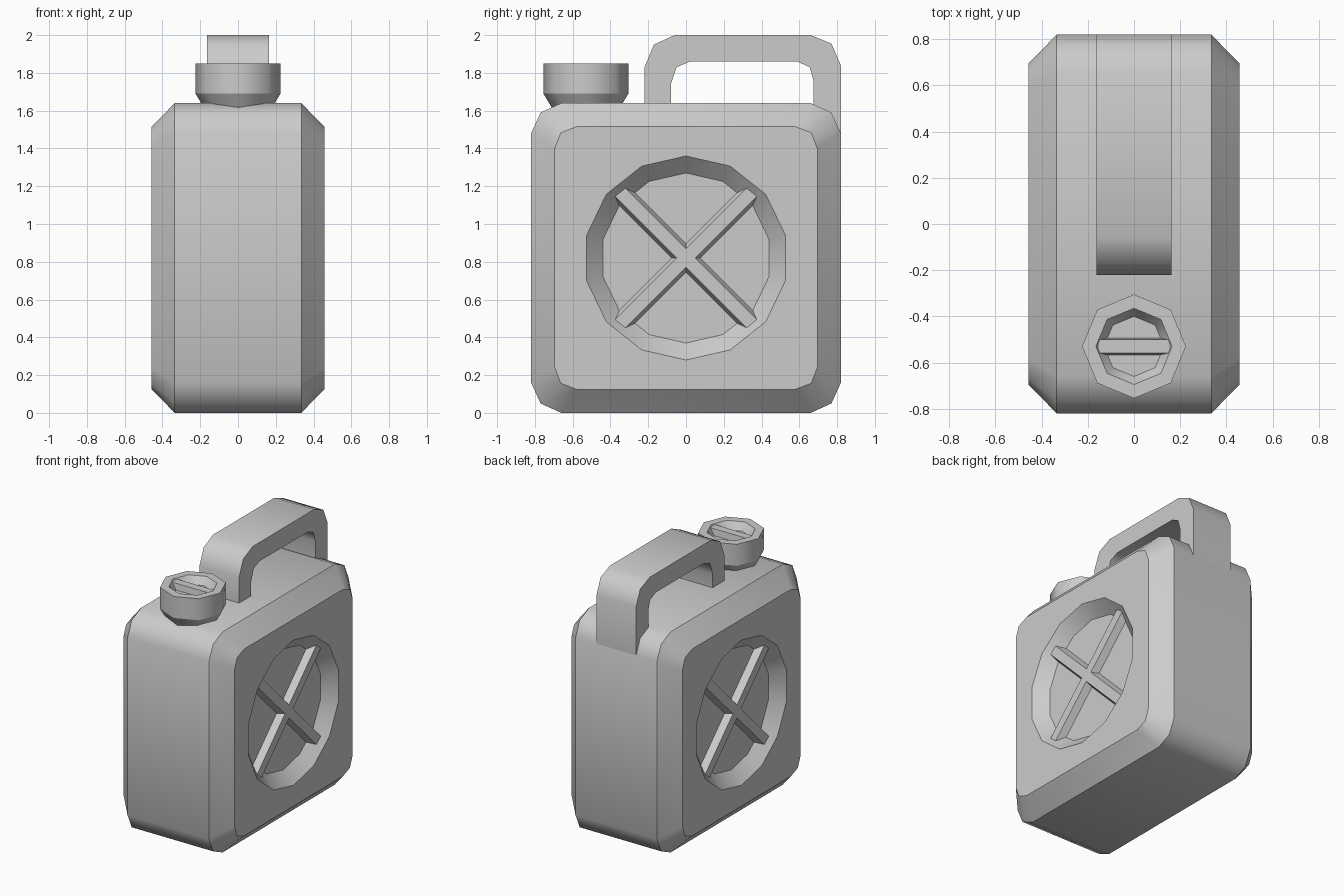
import bpy, bmesh, math
from math import sin, cos, pi

old = bpy.data.objects.get("Cube")
if old:
    bpy.data.objects.remove(old)

grey = bpy.data.materials.new("plain_grey")
grey.use_nodes = True
grey.diffuse_color = (0.6, 0.6, 0.6, 1)
grey.node_tree.nodes["Principled BSDF"].inputs["Base Color"].default_value = (0.6, 0.6, 0.6, 1)


def ring_of(bm, points):
    """Add a closed loop of vertices and sharp edges."""
    verts = [bm.verts.new(p) for p in points]
    edges = [bm.edges.new((v, verts[i - 1])) for i, v in enumerate(verts)]
    for e in edges:
        e.smooth = False
    return verts, edges


def bridge(bm, a, b):
    for i in range(len(a)):
        bm.faces.new((a[i - 1], a[i], b[i], b[i - 1]))


def finish(name, bm, mirror=False):
    bmesh.ops.recalc_face_normals(bm, faces=bm.faces)
    for f in bm.faces:
        f.smooth = True
    for e in bm.edges:
        if len(e.link_faces) == 2 and e.calc_face_angle() > math.radians(50):
            e.smooth = False
    mesh = bpy.data.meshes.new(name)
    bm.to_mesh(mesh)
    bm.free()
    mesh.materials.append(grey)
    obj = bpy.data.objects.new(name, mesh)
    bpy.context.collection.objects.link(obj)
    if mirror:
        obj.modifiers.new("mirror", 'MIRROR').use_axis[0] = True
    return obj


def loft(name, rings, mirror=False):
    """Solid through a list of point loops, closed at both ends."""
    bm = bmesh.new()
    loops = [ring_of(bm, r)[0] for r in rings]
    for a, b in zip(loops, loops[1:]):
        bridge(bm, a, b)
    bm.faces.new(loops[0])
    bm.faces.new(loops[-1])
    return finish(name, bm, mirror)


def rounded_side(x, half, low, high, c, m):
    """Square side outline with two-step rounded corners."""
    quarter = [(half, low + c), (half - m, low + m), (half - c, low)]
    right = quarter[::-1] + [(y, low + high - z) for y, z in quarter]
    return [(x, y, z) for y, z in right] + [(x, -y, z) for y, z in right[::-1]]


def circle_side(x, r, n=14):
    return [(x, r * sin(2 * pi * i / n), 0.82 + r * cos(2 * pi * i / n)) for i in range(n)]


# Body half with a round sunken panel, mirrored across x
bm = bmesh.new()
seam, _ = ring_of(bm, rounded_side(0, 0.82, 0, 1.64, 0.16, 0.05))
shoulder, _ = ring_of(bm, rounded_side(0.335, 0.82, 0, 1.64, 0.16, 0.05))
panel, panel_edges = ring_of(bm, rounded_side(0.457, 0.695, 0.125, 1.515, 0.115, 0.032))
rim, rim_edges = ring_of(bm, circle_side(0.457, 0.54))
floor, _ = ring_of(bm, circle_side(0.37, 0.45))
bridge(bm, seam, shoulder)
bridge(bm, shoulder, panel)
bmesh.ops.triangle_fill(bm, use_beauty=True, edges=panel_edges + rim_edges)
bridge(bm, rim, floor)
bm.faces.new(floor)
body = finish("body", bm, mirror=True)
body.modifiers["mirror"].use_clip = True

# Crossed ribs in both sunken panels
for label, turn in (("rising", pi / 4), ("falling", -pi / 4)):
    rings = []
    for x, w in ((0.36, 0.057), (0.42, 0.034)):
        corners = [(s * 0.495, t * w) for s, t in ((1, 1), (-1, 1), (-1, -1), (1, -1))]
        rings.append([(x, a * cos(turn) - b * sin(turn), 0.82 + a * sin(turn) + b * cos(turn))
                      for a, b in corners])
    loft(label + "_rib", rings, mirror=True)

# Carrying handle, back leg flush with the body
outer = [(-0.22, 1.6), (-0.22, 1.83), (-0.17, 1.95), (-0.06, 2), (0.66, 2),
         (0.77, 1.955), (0.82, 1.84), (0.82, 1.48)]
inner = [(0.675, 1.6), (0.675, 1.76), (0.655, 1.83), (0.59, 1.86), (0.02, 1.86),
         (-0.05, 1.83), (-0.08, 1.74), (-0.08, 1.6)]
loft("handle", [[(x, y, z) for y, z in outer + inner] for x in (-0.163, 0.163)])

# Eight-sided filler cap with a hollow top
CAP_Y = -0.53
profile = [(0.14, 1.55), (0.225, 1.69), (0.225, 1.85), (0.165, 1.85), (0.13, 1.795)]
loft("filler_cap", [[(r * cos(pi * i / 4), CAP_Y + r * sin(pi * i / 4), z) for i in range(8)]
                    for r, z in profile])

# Grip across the cap
loft("cap_grip", [[(s * 0.155, CAP_Y + t * w, z) for s, t in ((1, 1), (-1, 1), (-1, -1), (1, -1))]
                  for z, w in ((1.785, 0.038), (1.842, 0.029))])
